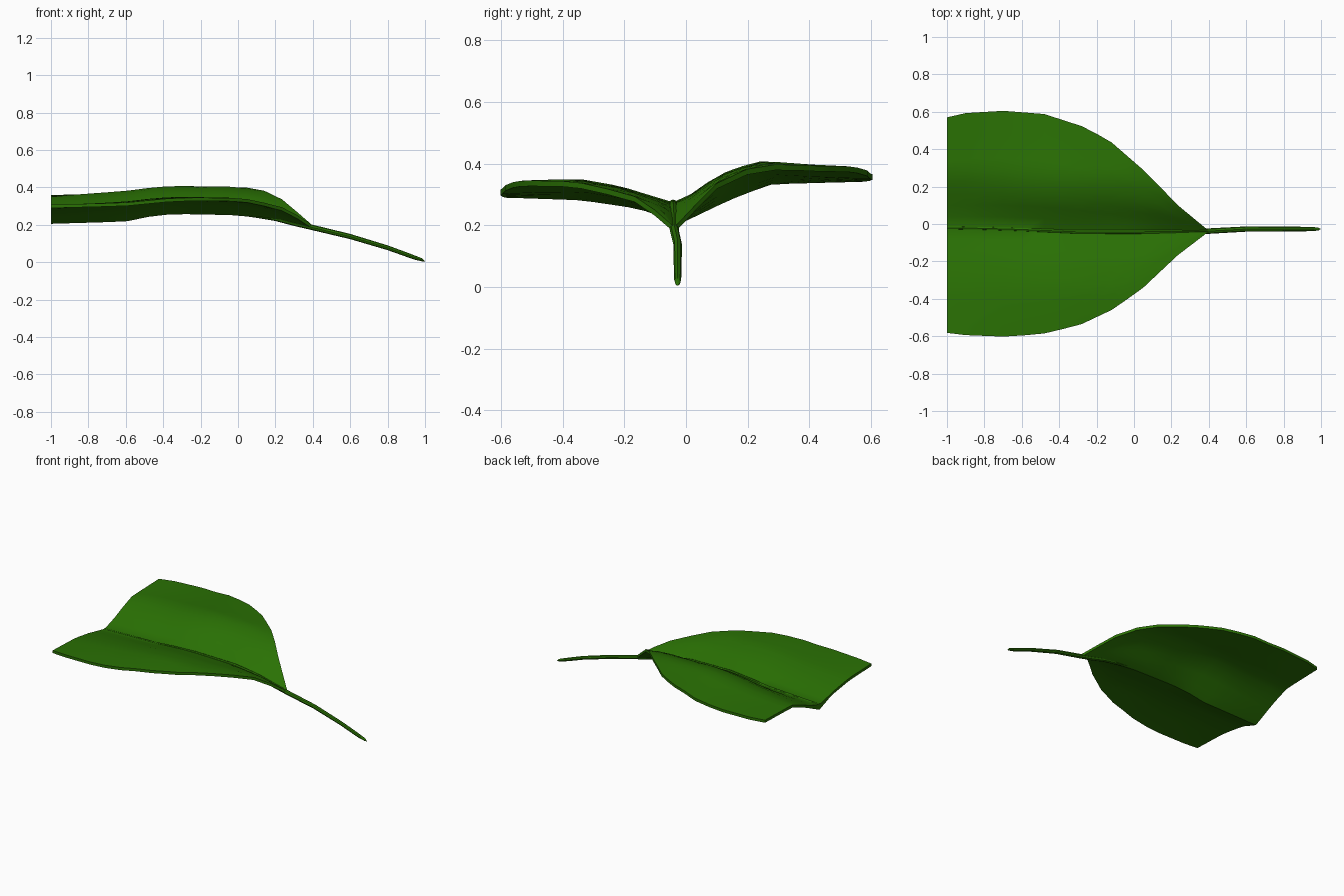
import bpy, bmesh, math
from mathutils import Vector

if "Cube" in bpy.data.objects:
    bpy.data.objects.remove(bpy.data.objects["Cube"])


def lerp(table, x):
    """Piecewise-linear lookup in a list of (x, value) pairs."""
    if x <= table[0][0]:
        return table[0][1]
    for (a, va), (b, vb) in zip(table, table[1:]):
        if x <= b:
            return va + (vb - va) * (x - a) / (b - a)
    return table[-1][1]


green = bpy.data.materials.new("leaf green")
green.diffuse_color = (0.023, 0.165, 0.0012, 1)
green.use_nodes = True
green.node_tree.nodes["Principled BSDF"].inputs["Base Color"].default_value = green.diffuse_color

# Midrib path, continuing into the stalk
MID_Y = [(-1, -.02), (-.7, -.025), (-.3, -.042), (0, -.042), (.4, -.038), (.6, -.027), (1, -.027)]
MID_Z = [(-1, .232), (-.6, .244), (-.4, .262), (-.3, .266), (0, .26), (.2, .232), (.4, .185),
         (.6, .137), (.8, .077), (.98, .012)]

# Blade outline on either side
BACK = [(-1, .57), (-.9, .593), (-.7, .605), (-.48, .588), (-.27, .52), (-.13, .445),
        (.06, .28), (.24, .095), (.395, -.032)]
FRONT = [(-1, -.582), (-.9, -.594), (-.7, -.602), (-.5, -.59), (-.29, -.54), (-.11, -.455),
         (.05, -.34), (.23, -.17), (.395, -.044)]

# Rise of the blade above the midrib by sideways distance: cut end, middle, stalk end
BACK_RISE = [
    [(0, 0), (.1, .03), (.2, .075), (.3, .11), (.48, .115), (.6, .118)],
    [(0, 0), (.06, .027), (.12, .07), (.19, .108), (.29, .134), (.45, .122), (.66, .112)],
    [(0, 0), (.03, .022), (.13, .1), (.25, .14)]]
FRONT_RISE = [
    [(0, 0), (.08, .016), (.17, .036), (.32, .058), (.55, .066)],
    [(0, 0), (.08, .024), (.17, .052), (.3, .075), (.45, .072), (.62, .062)],
    [(0, 0), (.03, .024), (.13, .062), (.25, .075)]]


def rise(tables, x, d):
    end, main, base = (lerp(t, d) for t in tables)
    return lerp([(-1, end), (-.5, main), (-.05, main), (.2, base)], x)


def finish(bm, name):
    bmesh.ops.recalc_face_normals(bm, faces=bm.faces)
    mesh = bpy.data.meshes.new(name)
    bm.to_mesh(mesh)
    bm.free()
    mesh.materials.append(green)
    obj = bpy.data.objects.new(name, mesh)
    bpy.context.collection.objects.link(obj)
    bpy.context.view_layer.objects.active = obj
    obj.select_set(True)
    bpy.ops.object.shade_smooth_by_angle(angle=math.radians(40))
    obj.select_set(False)
    return obj


# Blade: thin two-sided sheet swept along the midrib, thicker under the rib at the cut end
N = 10
xs = [-1, -.9, -.8, -.7, -.59, -.48, -.38, -.28, -.2, -.12, -.04, .05, .14, .235, .32, .395]
T = .009
bm = bmesh.new()
sheets = {1: [], -1: []}
for x in xs:
    my, mz = lerp(MID_Y, x), lerp(MID_Z, x)
    bulge = lerp([(-1, .018), (-.6, .018), (-.45, 0)], x)
    top, low = [], []
    for i in range(-N, N + 1):
        edge = lerp(BACK if i > 0 else FRONT, x)
        y = my + (edge - my) * abs(i) / N
        d = abs(y - my)
        z = mz + rise(BACK_RISE if i > 0 else FRONT_RISE, x, d)
        top.append(bm.verts.new((x, y, z + T)))
        low.append(bm.verts.new((x, y, z - T - bulge * max(0, 1 - d / .11))))
    sheets[1].append(top)
    sheets[-1].append(low)
for rows in sheets.values():
    for r, q in zip(rows, rows[1:]):
        for i in range(2 * N):
            bm.faces.new((r[i], r[i + 1], q[i + 1], q[i]))


# rim joining the two sheets
def border(rows):
    return ([r[0] for r in rows] + rows[-1][1:-1] +
            [r[-1] for r in reversed(rows)] + rows[0][-2:0:-1])


bu, bl = border(sheets[1]), border(sheets[-1])
for i in range(len(bu)):
    j = (i + 1) % len(bu)
    bm.faces.new((bu[i], bu[j], bl[j], bl[i]))
finish(bm, "leaf_blade")

# Midrib and stalk: one tapered eight-sided tube
RADIUS = [(-1, .009), (-.4, .012), (.3, .015), (.6, .014), (.94, .012), (.985, .008)]
bm = bmesh.new()
rings = []
for x in [-1, -.8, -.6, -.45, -.3, -.15, 0, .1, .2, .3, .4, .5, .6, .7, .8, .9, .95, .985]:
    lift = lerp([(.1, .005), (.3, 0)], x)
    c = Vector((x, lerp(MID_Y, x), lerp(MID_Z, x) + lift))
    r = lerp(RADIUS, x)
    rings.append([bm.verts.new(c + Vector((0, r * math.cos(a), r * math.sin(a))))
                  for a in (math.tau * j / 8 for j in range(8))])
for r, q in zip(rings, rings[1:]):
    for j in range(8):
        bm.faces.new((r[j], r[(j + 1) % 8], q[(j + 1) % 8], q[j]))
bm.faces.new(rings[0])
# pointed stalk tip
tip = bm.verts.new((1, -.027, .004))
for j in range(8):
    bm.faces.new((rings[-1][j], rings[-1][(j + 1) % 8], tip))
for v in bm.verts:
    v.co.z = max(v.co.z, 0)
finish(bm, "midrib_and_stalk")
